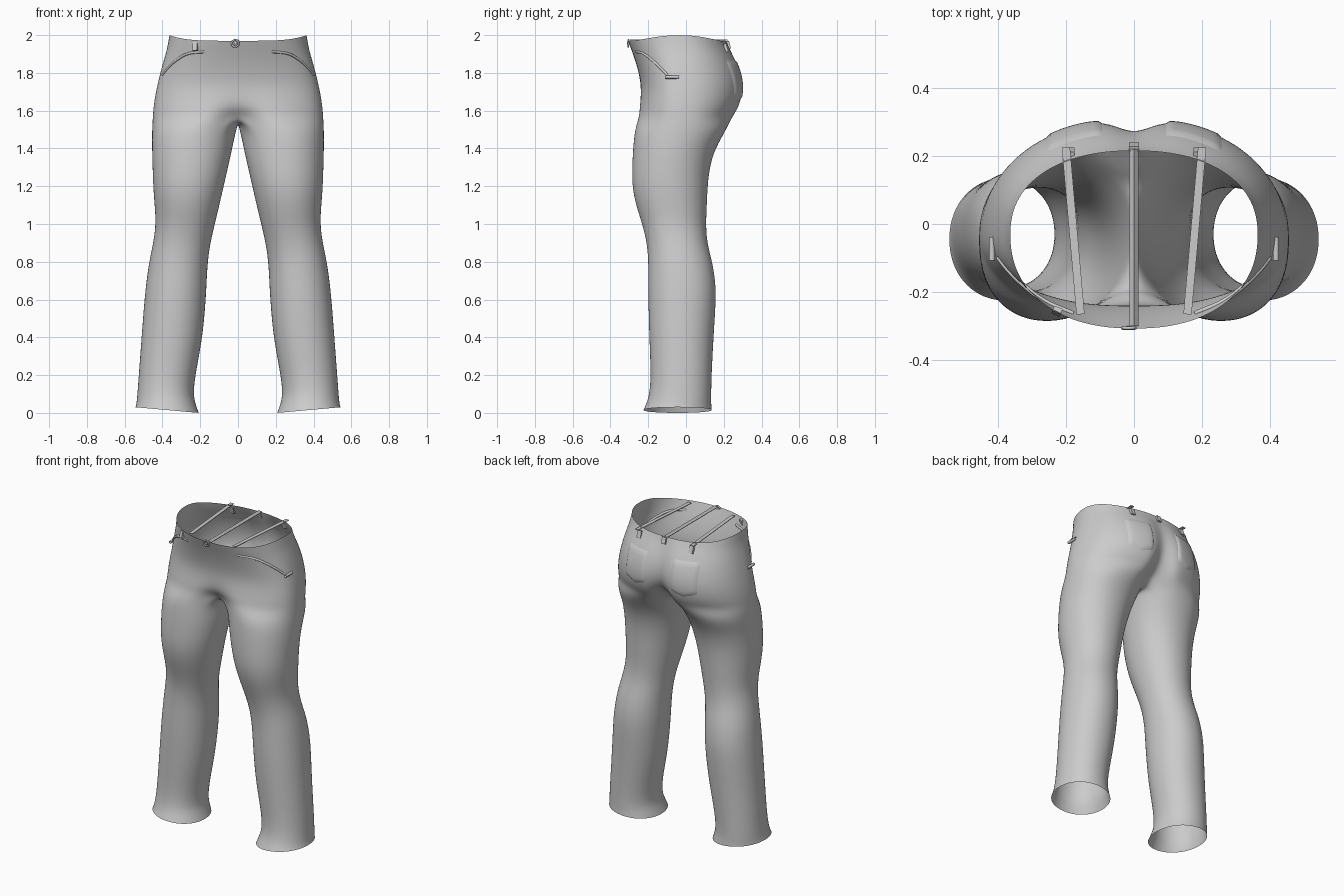
import bpy, bmesh, math
from mathutils import Vector
from mathutils.bvhtree import BVHTree

if "Cube" in bpy.data.objects:
    bpy.data.objects.remove(bpy.data.objects["Cube"], do_unlink=True)

cloth = bpy.data.materials.new("grey cloth")
cloth.use_nodes = True
cloth.diffuse_color = (0.6, 0.6, 0.6, 1)
cloth.node_tree.nodes["Principled BSDF"].inputs["Base Color"].default_value = (0.6, 0.6, 0.6, 1)

OUTER, INNER = 24, 8          # segments on the outside and the inseam of each leg
TOTAL = OUTER + INNER


def add_object(name, data):
    ob = bpy.data.objects.new(name, data)
    bpy.context.collection.objects.link(ob)
    data.materials.append(cloth)
    return ob


def spow(v, n):
    return math.copysign(abs(v) ** (2 / n), v)


# Hip half rings: height, half width, front y, back y, front dip, back cleft
HIPS = [(1.97, .365, -.307, .215, 0, 0), (1.935, .375, -.294, .232, 0, .008),
        (1.89, .388, -.277, .257, 0, .016), (1.82, .408, -.255, .29, 0, .025),
        (1.74, .428, -.238, .308, 0, .035), (1.67, .442, -.245, .304, .005, .05),
        (1.61, .45, -.258, .285, .025, .09), (1.565, .453, -.266, .255, .08, .14)]

# Leg rings: height, inner x, outer x, front y, back y
LEGS = [(1.5, .008, .456, -.272, .215), (1.4, .03, .456, -.281, .155),
        (1.3, .052, .453, -.286, .126), (1.2, .075, .45, -.286, .115),
        (1.1, .098, .442, -.266, .111), (1.0, .122, .435, -.232, .106),
        (.9, .146, .449, -.207, .112), (.8, .16, .471, -.2, .14),
        (.7, .165, .485, -.2, .156), (.6, .17, .496, -.2, .16),
        (.4, .186, .511, -.195, .146), (.2, .226, .526, -.186, .136),
        (.1, .236, .533, -.194, .134), (.05, .225, .538, -.21, .134),
        (.015, .207, .543, -.226, .137)]


def hip_ring(z, a, front, back, dip, cleft):
    points, cy = [], -.03
    for i in range(OUTER + 1):
        t = math.pi * i / OUTER
        t -= .22 * math.sin(2 * t)
        c, s = math.cos(t), max(math.sin(t), 0)
        x = a * spow(s, 2.25) if 0 < i < OUTER else 0
        y = cy + (front - cy) * spow(c, 2.25) if c > 0 else cy + (back - cy) * spow(-c, 2.25)
        y += dip * math.exp(-(x / .1) ** 2) if c > 0 else -cleft * math.exp(-(x / .06) ** 2)
        rise = .03 * s ** 4 if z > 1.95 else 0
        points.append((x, y, z + rise))
    return points


def leg_ring(z, x0, x1, front, back):
    cx, cy, rx, ry = (x0 + x1) / 2, (front + back) / 2, (x1 - x0) / 2, (back - front) / 2
    points = []
    for i in range(TOTAL):
        t = math.radians(-45) + math.tau * i / TOTAL
        x, y = cx + rx * spow(math.sin(t), 2.1), cy - ry * spow(math.cos(t), 2.1)
        tilt = .015 * (x - cx) / rx if z < .04 else 0
        points.append((x, y, z + tilt))
    return points


# Trousers: half shell, mirrored
bm = bmesh.new()
rings = [[bm.verts.new(p) for p in hip_ring(*h)] for h in HIPS]
for upper, lower in zip(rings, rings[1:]):
    for i in range(OUTER):
        bm.faces.new((upper[i], lower[i], lower[i + 1], upper[i + 1]))
crotch = rings[-1]
start, end = crotch[0].co, crotch[-1].co
for i in range(1, INNER):
    k = i / INNER
    p = end.lerp(start, k)
    crotch.append(bm.verts.new((0, p.y, p.z - .035 * math.sin(math.pi * k))))
legs = [crotch] + [[bm.verts.new(p) for p in leg_ring(*r)] for r in LEGS]
for upper, lower in zip(legs, legs[1:]):
    for i in range(TOTAL):
        j = (i + 1) % TOTAL
        bm.faces.new((upper[i], lower[i], lower[j], upper[j]))
mesh = bpy.data.meshes.new("trousers")
bm.to_mesh(mesh)
bm.free()
mesh.shade_smooth()
trousers = add_object("trousers", mesh)
mirror = trousers.modifiers.new("mirror", 'MIRROR')
mirror.use_clip = True
trousers.modifiers.new("smooth", 'SUBSURF').levels = 2
trousers.modifiers["smooth"].render_levels = 2

bpy.context.view_layer.update()
surface = BVHTree.FromObject(trousers, bpy.context.evaluated_depsgraph_get())


def snap(point):
    return surface.find_nearest(Vector(point))[0]


def box(name, location, size, rotation=(0, 0, 0)):
    bm = bmesh.new()
    bmesh.ops.create_cube(bm, size=1)
    bmesh.ops.scale(bm, vec=size, verts=bm.verts)
    mesh = bpy.data.meshes.new(name)
    bm.to_mesh(mesh)
    bm.free()
    ob = add_object(name, mesh)
    ob.location, ob.rotation_euler = location, rotation
    return ob


def cord(name, points, radius):
    curve = bpy.data.curves.new(name, 'CURVE')
    curve.dimensions, curve.bevel_depth, curve.bevel_resolution = '3D', radius, 2
    spline = curve.splines.new('BEZIER')
    spline.bezier_points.add(len(points) - 1)
    for bp, p in zip(spline.bezier_points, points):
        bp.co = p
        bp.handle_left_type = bp.handle_right_type = 'AUTO'
    return add_object(name, curve)


def back_pocket(side, label):
    # Raised patch that follows the seat
    n, bm = 12, bmesh.new()
    grid = []
    for r in range(n + 1):
        v = r / n
        row = []
        for c in range(n + 1):
            u = c / n
            x = side * (.09 + .17 * u)
            z = 1.87 - v * (.2 + .03 * (1 - abs(2 * u - 1)))
            hit, normal = surface.ray_cast(Vector((x, 2, z)), Vector((0, -1, 0)))[:2]
            edge = r in (0, n) or c in (0, n)
            row.append(bm.verts.new(hit + Vector((0, -.002 if edge else .007, 0))))
        grid.append(row)
    for r in range(n):
        for c in range(n):
            bm.faces.new((grid[r][c], grid[r][c + 1], grid[r + 1][c + 1], grid[r + 1][c]))
    bmesh.ops.recalc_face_normals(bm, faces=bm.faces)
    if sum(f.normal.y for f in bm.faces) < 0:
        bmesh.ops.reverse_faces(bm, faces=bm.faces)
    mesh = bpy.data.meshes.new("back_pocket")
    bm.to_mesh(mesh)
    bm.free()
    mesh.shade_smooth()
    add_object("back_pocket_" + label, mesh)


PIPING = [(.18, -.27, 1.91), (.27, -.235, 1.9), (.33, -.19, 1.87), (.37, -.14, 1.83), (.4, -.1, 1.79)]
for side, label in ((1, "left"), (-1, "right")):
    back_pocket(side, label)
    # Front pocket piping and the stud at its end
    cord("pocket_piping_" + label, [snap((side * x, y, z)) for x, y, z in PIPING], .007)
    stud = snap((side * .42, -.075, 1.78))
    cord("pocket_stud_" + label, [stud + Vector((side * .006, d, 0)) for d in (-.035, 0, .035)], .009)
    # Flat strap across the waist, and the loop behind it
    a, b = Vector((side * .2, .225, 1.965)), Vector((side * .157, -.265, 1.965))
    d = b - a
    box("waist_strap_" + label, (a + b) / 2, (.024, d.length, .004), (0, 0, math.atan2(-d.x, d.y)))
    box("back_loop_" + label, snap((side * .2, .24, 1.95)) + Vector((0, .004, 0)), (.028, .016, .045), (.3, 0, 0))

# Folded centre strap and its loop
box("waist_strap_centre", (0, -.04, 1.965), (.018, .52, .018), (0, math.radians(45), 0))
box("back_loop_centre", snap((0, .23, 1.95)) + Vector((0, .004, 0)), (.028, .016, .04), (.3, 0, 0))

# Front loop and waist button
box("front_loop", snap((-.225, -.25, 1.94)) + Vector((0, -.004, 0)), (.026, .016, .045), (-.2, 0, -.4))
centre = snap((-.015, -.31, 1.953)) + Vector((0, -.004, 0))
ring = [centre + Vector((.018 * math.cos(t), 0, .018 * math.sin(t)))
        for t in (math.tau * i / 8 for i in range(8))]
cord("waist_button_rim", ring, .005).data.splines[0].use_cyclic_u = True
box("waist_button_centre", centre, (.014, .012, .014))
